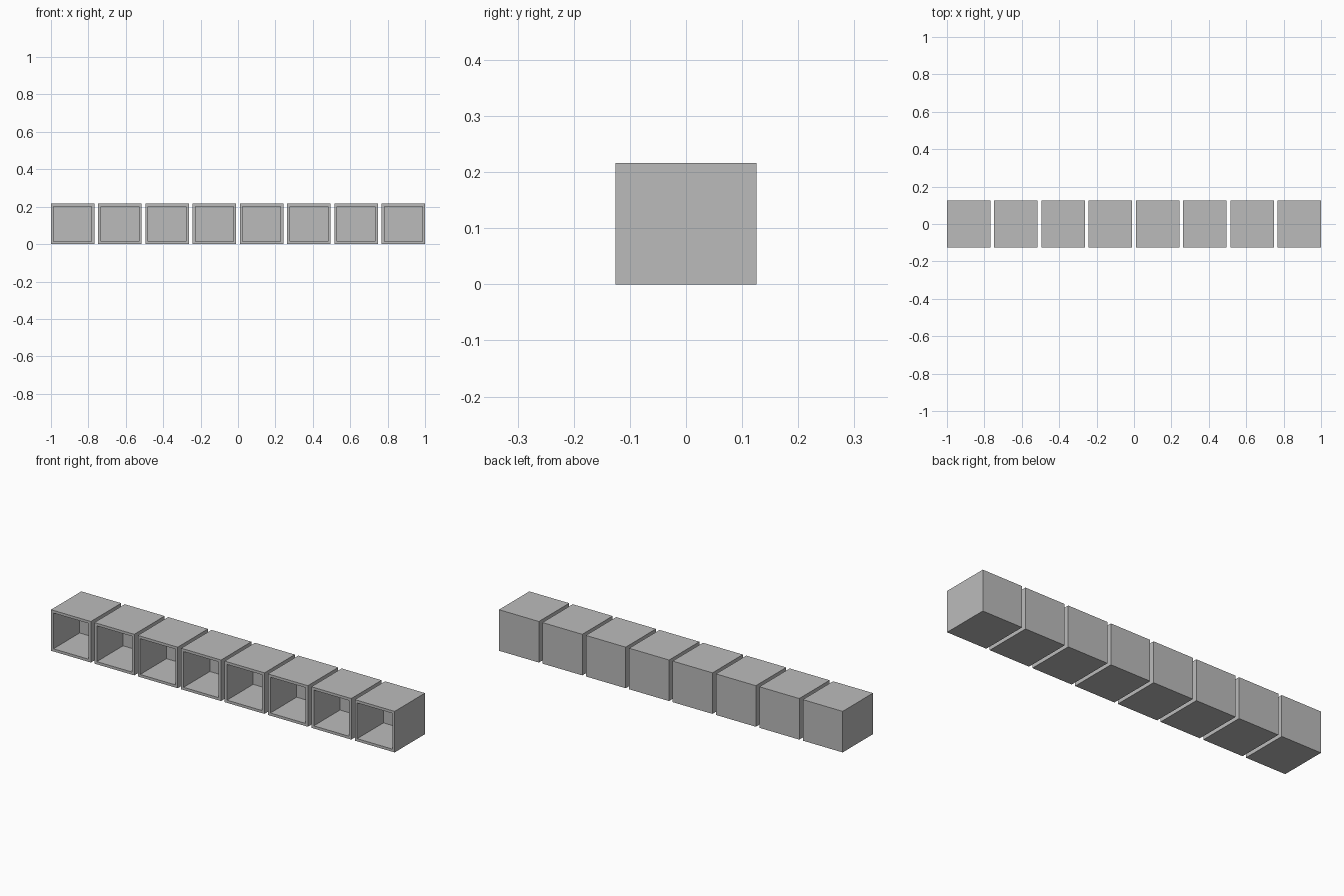
import bpy
import bmesh

cube = bpy.data.objects.get("Cube")
if cube:
    bpy.data.objects.remove(cube, do_unlink=True)

COUNT = 8
WIDTH, DEPTH, HEIGHT = 0.232, 0.252, 0.216
WALL, CAVITY = 0.014, 0.218
PITCH = (2 - WIDTH) / (COUNT - 1)

grey = bpy.data.materials.new("plain grey")
grey.use_nodes = True
colour = (0.5, 0.5, 0.5, 1)
grey.diffuse_color = colour
grey.node_tree.nodes["Principled BSDF"].inputs["Base Color"].default_value = colour


def open_box_mesh():
    """Box with its front face inset and pushed back into a cavity."""
    bm = bmesh.new()
    bmesh.ops.create_cube(bm, size=1)
    bmesh.ops.scale(bm, vec=(WIDTH, DEPTH, HEIGHT), verts=bm.verts)
    bmesh.ops.translate(bm, vec=(0, 0, HEIGHT / 2), verts=bm.verts)
    bm.normal_update()
    front = min(bm.faces, key=lambda f: f.calc_center_median().y)
    # Rim around the opening
    bmesh.ops.inset_region(bm, faces=[front], thickness=WALL, use_even_offset=True)
    # Cavity behind the rim
    pushed = bmesh.ops.extrude_discrete_faces(bm, faces=[front])["faces"]
    bmesh.ops.translate(bm, vec=(0, CAVITY, 0), verts=pushed[0].verts)
    bmesh.ops.recalc_face_normals(bm, faces=bm.faces)
    mesh = bpy.data.meshes.new("open_box")
    bm.to_mesh(mesh)
    bm.free()
    mesh.materials.append(grey)
    return mesh


# Row of matching boxes, all open to the front
box = open_box_mesh()
for i in range(COUNT):
    obj = bpy.data.objects.new(f"open_box_{i + 1}", box)
    obj.location.x = -1 + WIDTH / 2 + i * PITCH
    bpy.context.collection.objects.link(obj)
